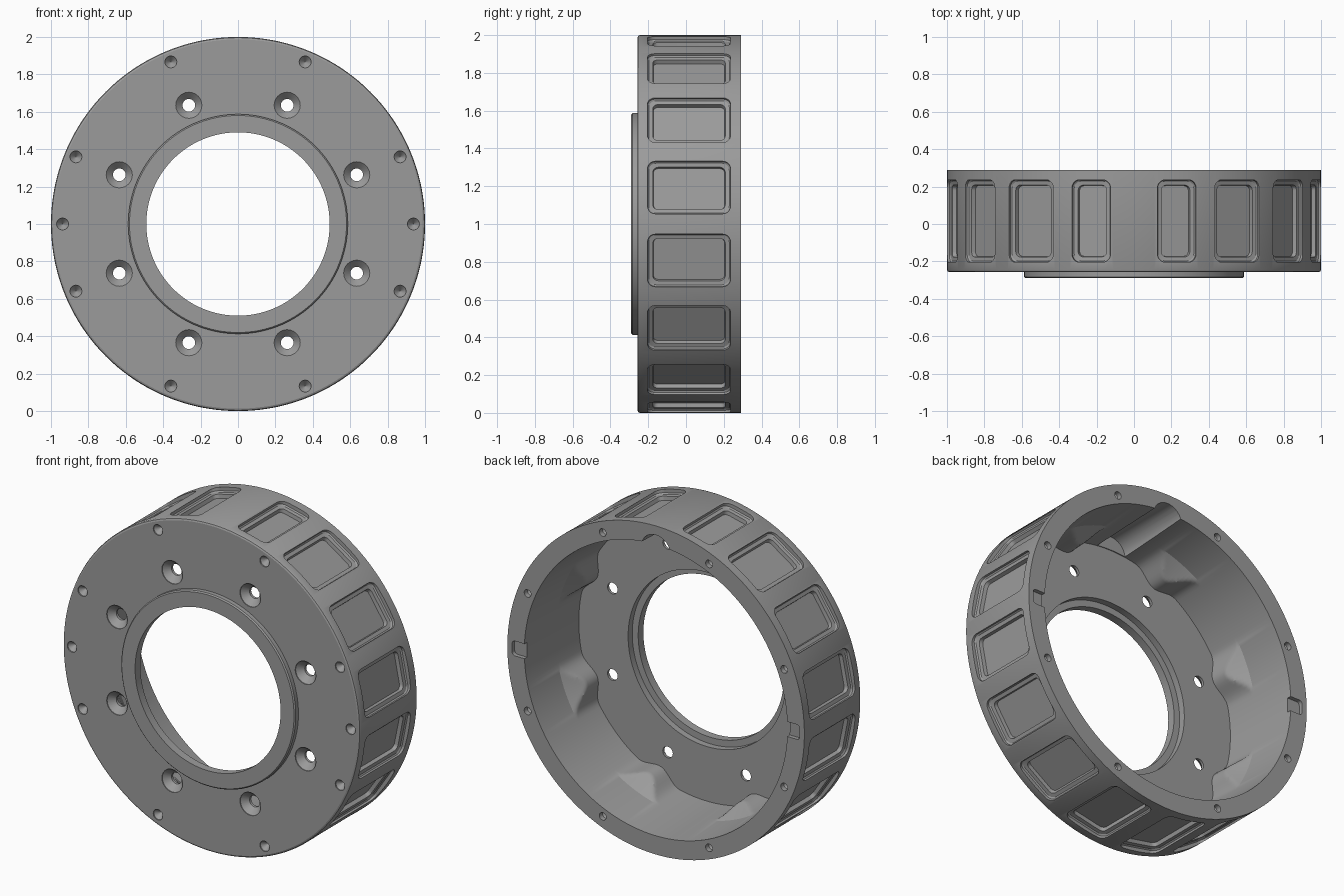
import bpy, bmesh
from math import sin, cos, pi, radians
from mathutils import Vector

if "Cube" in bpy.data.objects:
    bpy.data.objects.remove(bpy.data.objects["Cube"])

N = 288
BACK, FRONT, FLOOR = 0.29, -0.257, -0.2


def finish(bm, name):
    bmesh.ops.recalc_face_normals(bm, faces=bm.faces)
    me = bpy.data.meshes.new(name)
    bm.to_mesh(me)
    bm.free()
    ob = bpy.data.objects.new(name, me)
    bpy.context.collection.objects.link(ob)
    return ob


def polar(r, a, y):
    return Vector((r * cos(a), y, 1 + r * sin(a)))


def loft(bm, rings, closed=False):
    """Skin a list of point rings, capped at both ends or closed into a loop."""
    vs = [[bm.verts.new(p) for p in ring] for ring in rings]
    n = len(vs[0])
    pairs = list(zip(vs, vs[1:])) + ([(vs[-1], vs[0])] if closed else [])
    for a, b in pairs:
        for i in range(n):
            j = (i + 1) % n
            bm.faces.new((a[i], a[j], b[j], b[i]))
    if not closed:
        bm.faces.new(vs[0])
        bm.faces.new(vs[-1])


def round_hole(bm, r, a, profile, seg=24):
    """Turned cutter along y: profile is (radius, y)."""
    c = polar(r, a, 0)
    loft(bm, [[c + Vector((q * cos(2*pi*i/seg), y, q * sin(2*pi*i/seg)))
               for i in range(seg)] for q, y in profile])


def rounded_rect(hw, hl, rad, seg=5):
    pts = []
    for k, (sx, sy) in enumerate(((1, 1), (-1, 1), (-1, -1), (1, -1))):
        for i in range(seg + 1):
            t = (k + i / seg) * pi / 2
            pts.append((sx * (hw - rad) + rad * cos(t), sy * (hl - rad) + rad * sin(t)))
    return pts


def pocket(bm, a, hw):
    """Rounded rectangular recess in the outer wall, stepped down to its floor."""
    out, tan = Vector((cos(a), 0, sin(a))), Vector((-sin(a), 0, cos(a)))
    c = Vector((0, 0.016, 1))
    rings = []
    for d, inset in ((1.05, 0), (0.978, 0), (0.971, 0.007), (0.968, 0.028), (0.945, 0.031)):
        pts = rounded_rect(hw - inset, 0.22 - inset, 0.042 - inset * 0.5)
        rings.append([c + out * d + tan * u + Vector((0, v, 0)) for u, v in pts])
    loft(bm, rings)


# Housing: turned shell, inner wall swelling into eight bosses near the floor
def wall(a, y):
    base = 0.862 + 0.024 * (y - FLOOR) / (BACK - FLOOR)
    off = a % (pi / 4) - pi / 8
    bump = 0.065 * cos(min(abs(off) / radians(10.5), 1) * pi / 2) ** 2
    return base - max(0, min(bump, 0.6 * (0.01 - y)))


outer = [(0.49, -0.29), (0.58, -0.29), (0.587, -0.283), (0.587, FRONT),
         (0.987, FRONT), (0.996, FRONT + 0.004), (1, FRONT + 0.013), (1, BACK)]
rows = [BACK, 0.01] + [0.01 - 0.011 * i for i in range(1, 12)]
inner = [(0.862, FLOOR), (0.53, FLOOR), (0.53, -0.24), (0.49, -0.24)]
angles = [2 * pi * i / N for i in range(N)]
rings = [[polar(r, a, y) for a in angles] for r, y in outer]
rings += [[polar(wall(a, y), a, y) for a in angles] for y in rows + [FLOOR]]
rings += [[polar(r, a, y) for a in angles] for r, y in inner[1:]]
bm = bmesh.new()
loft(bm, rings, closed=True)
housing = finish(bm, "wheel_housing")

# Cutters
bm = bmesh.new()
eight = [pi / 8 + i * pi / 4 for i in range(8)]
for i in range(16):
    if i in (3, 4):    # narrower beside the top channel
        pocket(bm, radians(76.7 if i == 3 else 103.3), 0.106)
    else:
        pocket(bm, radians(11.25 + 22.5 * i), 0.142)
for a in eight:        # countersunk bolt holes and rear rim holes
    round_hole(bm, 0.687, a, [(0.07, -0.3), (0.07, FRONT + 0.005), (0.034, -0.216),
                              (0.034, -0.15)])
    round_hole(bm, 0.935, a, [(0.023, 0.35), (0.023, 0.26), (0.001, 0.245)])
for a in eight + [0, pi]:  # front rim holes
    round_hole(bm, 0.938, a, [(0.032, -0.3), (0.032, -0.25), (0.001, -0.215)])
for s in (-1, 1):      # small notches in the rear rim
    pts = rounded_rect(0.06, 0.045, 0.02)
    loft(bm, [[Vector((s * 0.908 + u, y, 1 + v)) for u, v in pts] for y in (0.265, 0.35)])
# channel along the inside top
round_hole(bm, 0.845, pi / 2, [(0.1, FLOOR + 0.005), (0.1, 0.35)], 48)
cutter = finish(bm, "recess_cutters")
cutter.hide_render = True

mod = housing.modifiers.new("recesses", 'BOOLEAN')
mod.object = cutter
mod.operation = 'DIFFERENCE'
mod.solver = 'EXACT'
bpy.context.view_layer.objects.active = housing
housing.select_set(True)
bpy.ops.object.modifier_apply(modifier=mod.name)
bpy.data.objects.remove(cutter)
bpy.ops.object.shade_smooth_by_angle(angle=radians(25))

# Keep the flat front, floor and rim faces truly flat
bm = bmesh.new()
bm.from_mesh(housing.data)
bm.normal_update()
for f in bm.faces:
    if abs(f.normal.y) > 0.999:
        f.smooth = False
        for e in f.edges:
            e.smooth = False
bm.to_mesh(housing.data)
bm.free()

# Dark grey paint
mat = bpy.data.materials.new("dark_grey")
mat.diffuse_color = (0.33, 0.33, 0.33, 1)
mat.use_nodes = True
mat.node_tree.nodes["Principled BSDF"].inputs["Base Color"].default_value = mat.diffuse_color
housing.data.materials.clear()
housing.data.materials.append(mat)
